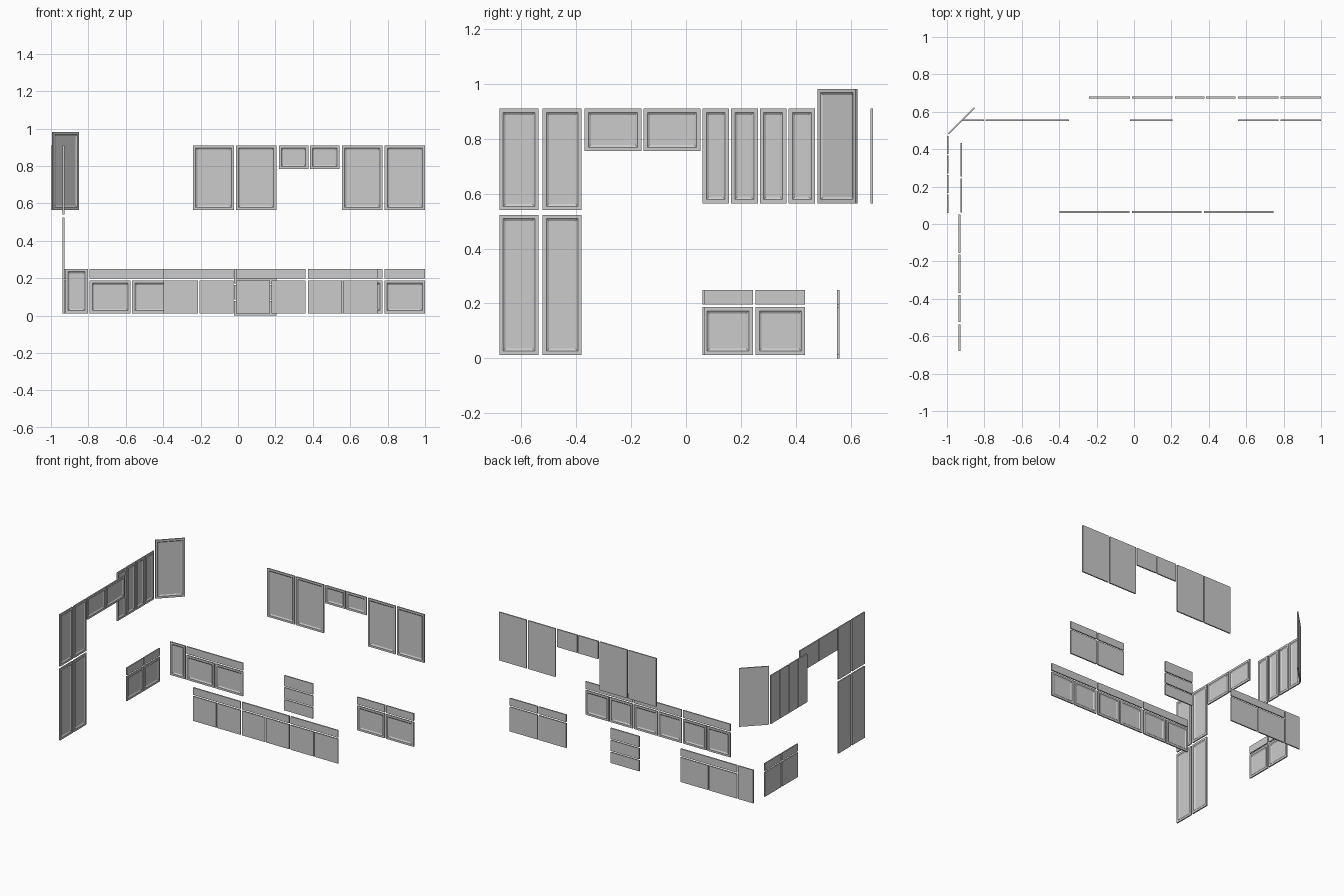
import bpy, bmesh
from math import pi
from mathutils import Matrix

if "Cube" in bpy.data.objects:
    bpy.data.objects.remove(bpy.data.objects["Cube"])

T = 0.009                      # panel thickness
BASE = (0.012, 0.187)          # base door heights
TOP = (0.197, 0.249)           # drawer front heights
UPPER = (0.565, 0.91)          # wall door heights


def panel(name, run, u, z, framed=True):
    """Slab along a run (angle, x, y); framed ones get a stepped recessed field."""
    angle, ox, oy = run
    bm = bmesh.new()
    bmesh.ops.create_cube(bm, size=1)
    bmesh.ops.scale(bm, vec=(u[1] - u[0], T, z[1] - z[0]), verts=bm.verts)
    bmesh.ops.translate(bm, vec=((u[0] + u[1]) / 2, 0, (z[0] + z[1]) / 2), verts=bm.verts)
    if framed:
        bm.normal_update()
        front = [f for f in bm.faces if f.normal.y < -0.9]
        for width, depth in ((0.014, 0), (0.004, -0.003), (0.005, -0.003)):
            bmesh.ops.inset_region(bm, faces=front, thickness=width, depth=depth,
                                   use_even_offset=True)
    mesh = bpy.data.meshes.new(name)
    bm.to_mesh(mesh)
    bm.free()
    ob = bpy.data.objects.new(name, mesh)
    ob.matrix_world = Matrix.Translation((ox, oy, 0)) @ Matrix.Rotation(angle, 4, 'Z')
    bpy.context.collection.objects.link(ob)


# Runs: angle 0 faces -y, pi/2 faces +x, pi faces +y
back_upper = (0, 0, 0.676)
back_base = (0, 0, 0.5555)
island = (pi, 0, 0.0645)
tall = (pi / 2, -0.933, 0)
left_base = (pi / 2, -0.923, 0)
left_upper = (pi / 2, -0.9955, 0)
corner = (pi / 4, -0.922, 0.552)

# Back wall doors, with short ones over the hood
for u in ((-0.24, -0.022), (-0.011, 0.205), (0.556, 0.772), (0.784, 1.0)):
    panel("back_wall_door", back_upper, u, UPPER)
for u in ((0.218, 0.376), (0.384, 0.544)):
    panel("hood_door", back_upper, u, (0.783, 0.91))

# Back base cabinets
panel("narrow_base_door", back_base, (-0.923, -0.803), (0.012, 0.249))
panel("sink_drawer_front", back_base, (-0.793, -0.347), TOP, False)
for u in ((-0.793, -0.574), (-0.566, -0.347)):
    panel("sink_door", back_base, u, BASE)
for u in ((0.556, 0.772), (0.782, 1.0)):
    panel("back_drawer_front", back_base, u, TOP, False)
    panel("back_base_door", back_base, u, BASE)

# Three-drawer stack
for z in ((0.0, 0.077), (0.086, 0.163), (0.172, 0.249)):
    panel("stack_drawer_front", back_base, (-0.022, 0.205), z, False)

# Island: three wide drawers over door pairs
for x0 in (-0.397, -0.012, 0.373):
    x1 = x0 + 0.373
    mid = (x0 + x1) / 2
    panel("island_drawer_front", island, (-x1, -x0), TOP, False)
    panel("island_door", island, (-x1, -mid - 0.004), BASE)
    panel("island_door", island, (-mid + 0.004, -x0), BASE)

# Tall pantry doors and doors over the fridge
for u in ((-0.68, -0.537), (-0.523, -0.38)):
    panel("pantry_lower_door", tall, u, (0.012, 0.523))
    panel("pantry_upper_door", tall, u, (0.54, 0.91))
for u in ((-0.37, -0.163), (-0.155, 0.052)):
    panel("fridge_door", tall, u, (0.755, 0.91))

# Left base cabinets
for u in ((0.062, 0.244), (0.253, 0.434)):
    panel("left_drawer_front", left_base, u, TOP, False)
    panel("left_base_door", left_base, u, BASE)

# Left wall doors and the taller diagonal corner door
for i in range(4):
    y0 = 0.06 + i * 0.1045
    panel("left_wall_door", left_upper, (y0, y0 + 0.097), UPPER)
panel("corner_door", corner, (-0.098, 0.098), (0.565, 0.982))
